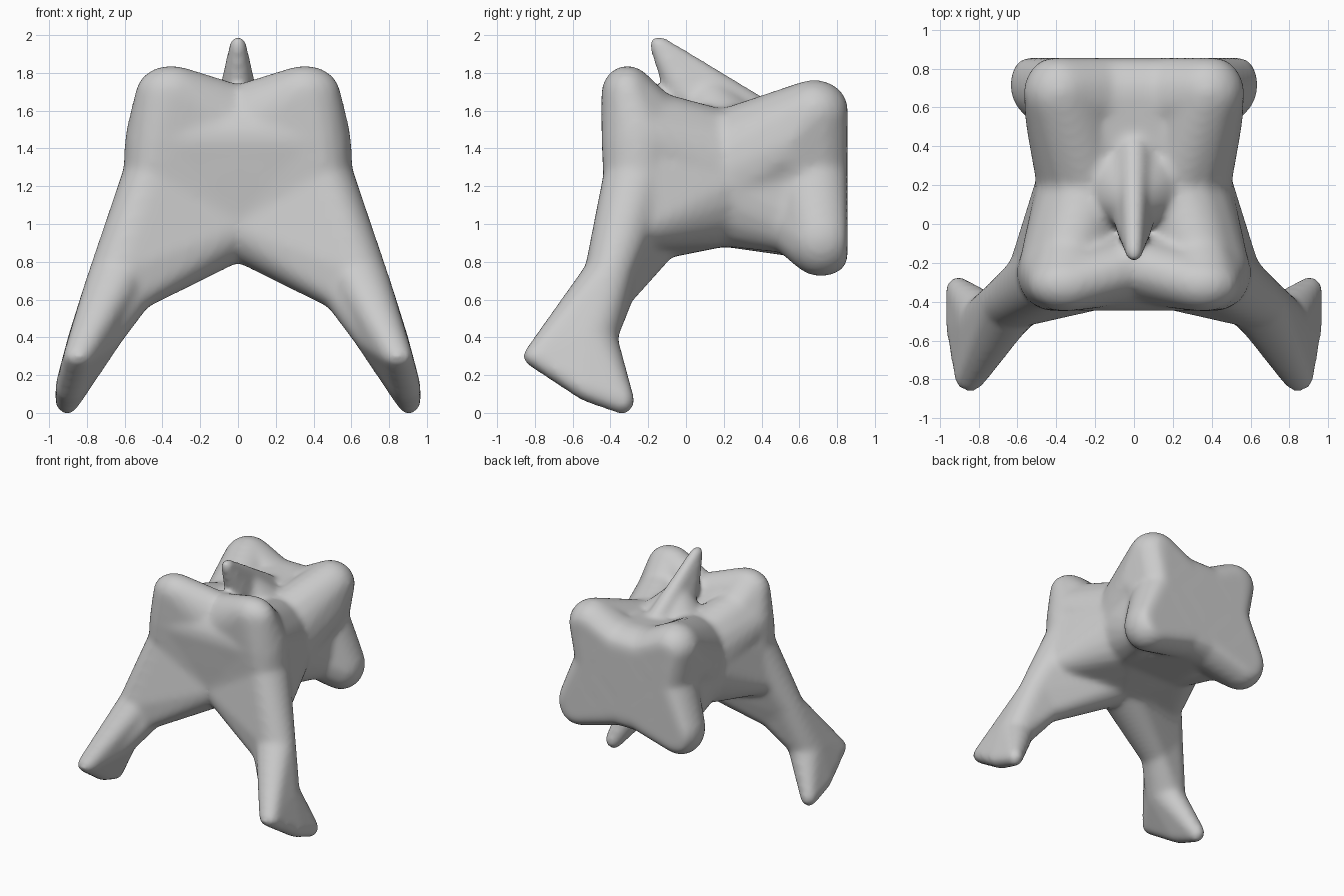
import bpy
import bmesh
import math
from mathutils import Vector

cube = bpy.data.objects.get("Cube")
if cube:
    bpy.data.objects.remove(cube, do_unlink=True)

BACK = 0.855  # flat rear plane
body = bmesh.new()


def blob(center, radii, side=1):
    """Points on an ellipsoid, trimmed at the rear plane."""
    points = []
    rings, segs = 10, 18
    for i in range(rings + 1):
        a = math.pi * i / rings
        for j in range(segs if 0 < i < rings else 1):
            b = 2 * math.pi * j / segs
            p = Vector((math.sin(a) * math.cos(b), math.sin(a) * math.sin(b), math.cos(a)))
            p = Vector(r * v for r, v in zip(radii, p)) + Vector(center)
            points.append((p.x * side, min(p.y, BACK), p.z))
    return points


def add_hull(points):
    """Skin a set of points and add the shell to the body."""
    bm = bmesh.new()
    for p in points:
        bm.verts.new(p)
    bmesh.ops.remove_doubles(bm, verts=bm.verts, dist=0.0005)
    bmesh.ops.convex_hull(bm, input=bm.verts)
    loose = [v for v in bm.verts if not v.link_faces]
    bmesh.ops.delete(bm, geom=loose, context="VERTS")
    bmesh.ops.recalc_face_normals(bm, faces=bm.faces)
    mesh = bpy.data.meshes.new("shell")
    bm.to_mesh(mesh)
    bm.free()
    body.from_mesh(mesh)
    bpy.data.meshes.remove(mesh)


def pair(*blobs):
    """One shell on each side."""
    for side in (1, -1):
        add_hull([p for c, r in blobs for p in blob(c, r, side)])


def span(*blobs):
    """One shell reaching across the middle."""
    add_hull([p for side in (1, -1) for c, r in blobs for p in blob(c, r, side)])


# Trunk and the web between the legs
trunk = ((0.22, 0.20, 1.24), (0.28, 0.30, 0.36))
web = ((0, -0.19, 0.99), (0.12, 0.21, 0.185))
span(trunk, web)

# Front block with two raised lobes
front_core = ((0, -0.22, 1.43), (0.16, 0.19, 0.31))
front_side = ((0.41, -0.25, 1.44), (0.19, 0.20, 0.22))
front_lobe = ((0.355, -0.31, 1.69), (0.19, 0.14, 0.15))
lobe_slope = ((0.34, -0.16, 1.55), (0.17, 0.14, 0.15))
span(front_core, front_side, web)
pair(front_core, front_side, front_lobe)
pair(front_side, front_lobe, lobe_slope)
pair(trunk, front_side, lobe_slope)

# Legs, webbed to the middle and blended into the trunk
hip = ((0.44, -0.25, 1.25), (0.17, 0.19, 0.20))
thigh = ((0.51, -0.26, 0.99), (0.14, 0.17, 0.12))
shin = ((0.63, -0.40, 0.75), (0.16, 0.14, 0.10))
knee = ((0.535, -0.39, 0.63), (0.09, 0.12, 0.09))
ankle = ((0.755, -0.525, 0.40), (0.145, 0.165, 0.09))
pair(front_side, hip, web)
pair(trunk, hip, thigh, web)
pair(hip, shin, knee, web)
pair(shin, knee, ankle)

# Blade-like feet
toe = ((0.845, -0.795, 0.30), (0.08, 0.07, 0.06))
sole = ((0.89, -0.53, 0.13), (0.08, 0.06, 0.07))
heel = ((0.905, -0.335, 0.065), (0.065, 0.065, 0.075))
pair(shin, ankle, toe)
pair(ankle, toe, sole, heel)

# Rear block with four lobes and a flat back
rear_top = ((0.14, 0.66, 1.50), (0.15, 0.20, 0.15))
rear_side = ((0.37, 0.66, 1.27), (0.13, 0.20, 0.25))
rear_bottom = ((0.10, 0.69, 0.98), (0.15, 0.19, 0.17))
shoulder = ((0.39, 0.53, 1.42), (0.17, 0.17, 0.20))
upper_lobe = ((0.38, 0.68, 1.585), (0.19, 0.19, 0.18))
lower_blend = ((0.35, 0.56, 1.02), (0.15, 0.16, 0.18))
lower_lobe = ((0.46, 0.715, 0.92), (0.18, 0.19, 0.20))
span(rear_top, rear_side, rear_bottom, trunk)
pair(rear_top, rear_side, shoulder, upper_lobe)
pair(trunk, shoulder, upper_lobe)
pair(trunk, rear_side, lower_blend)
pair(rear_bottom, rear_side, lower_blend, lower_lobe)

# Forward-leaning crest on a broad ridge
crest_tip = ((0, -0.145, 1.95), (0.045, 0.055, 0.05))
crest_base = ((0, 0.03, 1.68), (0.105, 0.14, 0.09))
crest_tail = ((0, 0.36, 1.61), (0.08, 0.10, 0.07))
ridge = ((0, 0.10, 1.75), (0.06, 0.08, 0.05))
ridge_foot = ((0, 0.22, 1.52), (0.30, 0.28, 0.10))
span(crest_tip, crest_base, crest_tail)
span(ridge, ridge_foot)

# Fuse and soften the shells
mesh = bpy.data.meshes.new("bone")
body.to_mesh(mesh)
body.free()
bone = bpy.data.objects.new("bone", mesh)
bpy.context.collection.objects.link(bone)
fuse = bone.modifiers.new("fuse", "REMESH")
fuse.mode = "VOXEL"
fuse.voxel_size = 0.02
fuse.use_smooth_shade = True
soften = bone.modifiers.new("soften", "SMOOTH")
soften.factor = 0.5
soften.iterations = 14

# Plain grey finish
grey = bpy.data.materials.new("plain_grey")
grey.use_nodes = True
color = (0.6, 0.6, 0.6, 1)
grey.diffuse_color = color
for node in grey.node_tree.nodes:
    if node.type == "BSDF_PRINCIPLED":
        node.inputs["Base Color"].default_value = color
mesh.materials.append(grey)
